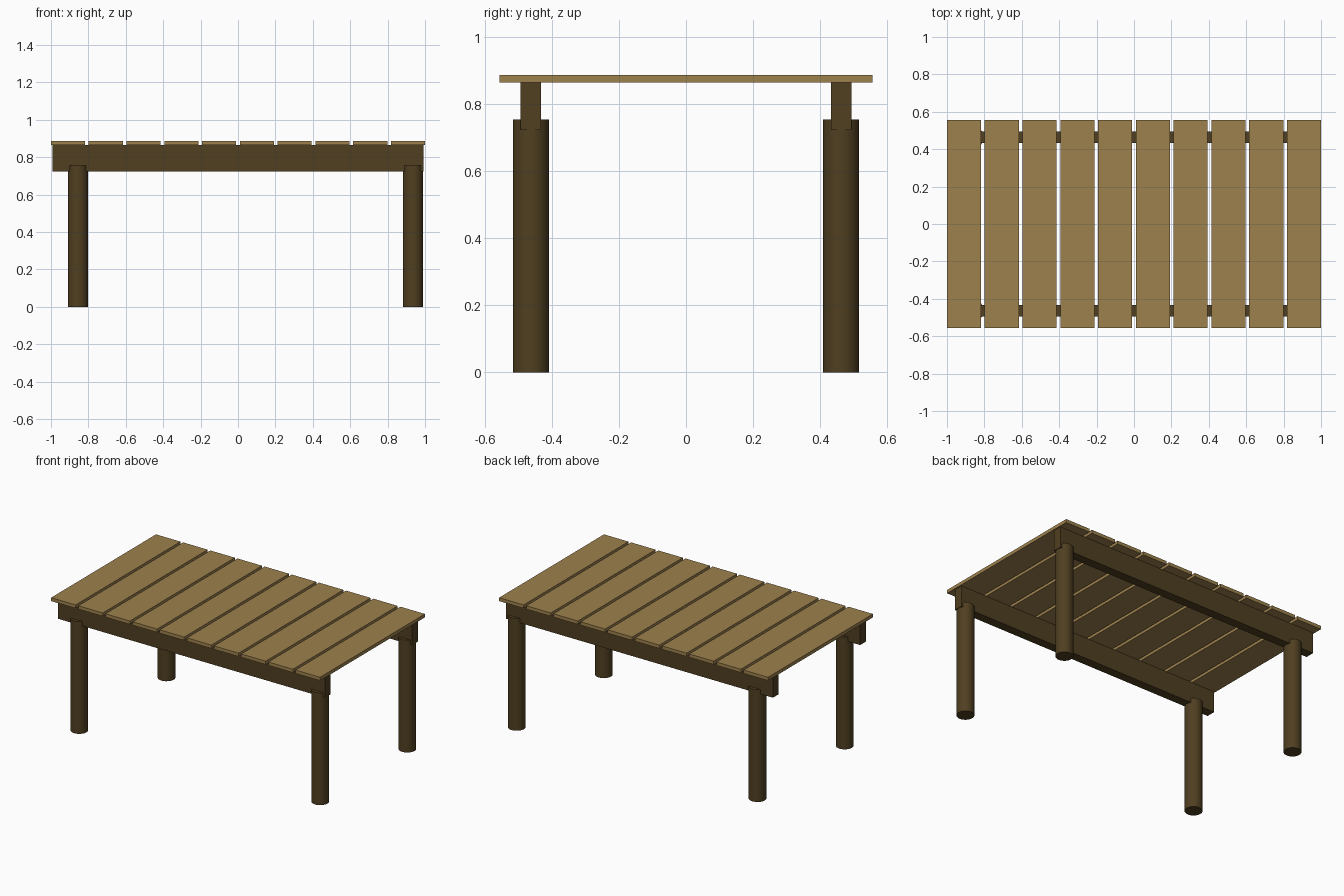
import bpy

if "Cube" in bpy.data.objects:
    bpy.data.objects.remove(bpy.data.objects["Cube"])


def material(name, rgb):
    m = bpy.data.materials.new(name)
    m.diffuse_color = (*rgb, 1.0)
    m.use_nodes = True
    m.node_tree.nodes["Principled BSDF"].inputs["Base Color"].default_value = m.diffuse_color
    return m


light_wood = material("light_wood", (0.34, 0.22, 0.075))
dark_wood = material("dark_wood", (0.08, 0.05, 0.015))


def box(name, center, size, mat):
    bpy.ops.mesh.primitive_cube_add(size=1, location=center)
    ob = bpy.context.object
    ob.name = name
    ob.scale = size
    bpy.ops.object.transform_apply(location=False, rotation=False, scale=True)
    ob.data.materials.append(mat)
    return ob


# Table top: ten separate planks
COUNT, PLANK_W = 10, 0.182
pitch = (2.0 - PLANK_W) / (COUNT - 1)
for i in range(COUNT):
    x = -1 + PLANK_W / 2 + i * pitch
    box(f"top_plank_{i + 1}", (x, 0, 0.8765), (PLANK_W, 1.114, 0.023), light_wood)

for side, y in (("front", -0.463), ("back", 0.463)):
    # Long support beam under the planks
    box(f"{side}_beam", (0, y, 0.795), (1.984, 0.061, 0.142), dark_wood)

    # Round legs, wider than the beam that is let into them
    for end, x in (("left", -0.856), ("right", 0.935)):
        bpy.ops.mesh.primitive_cylinder_add(
            vertices=32, radius=0.054, depth=0.755, location=(x, y, 0.3775))
        leg = bpy.context.object
        leg.name = f"{side}_{end}_leg"
        leg.data.materials.append(dark_wood)
        bpy.ops.object.shade_smooth_by_angle()
